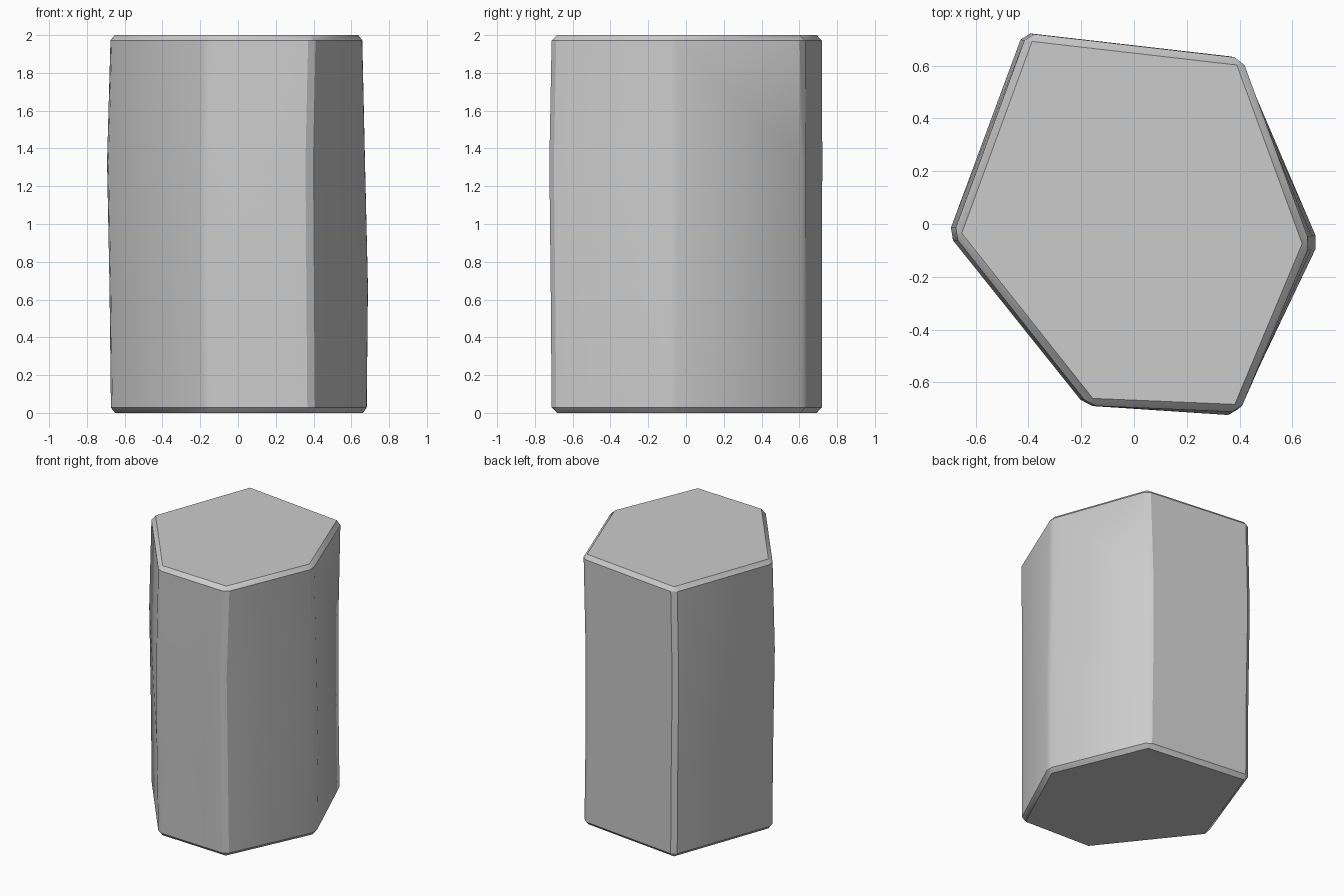
import bpy, bmesh, math

if "Cube" in bpy.data.objects:
    bpy.data.objects.remove(bpy.data.objects["Cube"])

# Irregular six-sided cross-sections, from the foot to the top
RINGS = [
    (0.00, [(-.405, .722), (.40, .63), (.692, -.075), (.395, -.712), (-.17, -.688), (-.682, -.04)]),
    (0.67, [(-.41, .722), (.39, .63), (.699, -.07), (.39, -.718), (-.185, -.685), (-.69, -.04)]),
    (1.33, [(-.42, .725), (.39, .632), (.683, -.07), (.385, -.725), (-.185, -.688), (-.703, -.04)]),
    (2.00, [(-.405, .722), (.41, .628), (.667, -.075), (.40, -.712), (-.17, -.688), (-.684, -.04)]),
]

# Stone column body
bm = bmesh.new()
loops = [[bm.verts.new((x, y, z)) for x, y in pts] for z, pts in RINGS]
n = len(loops[0])
for low, high in zip(loops, loops[1:]):
    for i in range(n):
        j = (i + 1) % n
        bm.faces.new((low[i], low[j], high[j], high[i]))
bm.faces.new(loops[0])
bm.faces.new(loops[-1])
bmesh.ops.recalc_face_normals(bm, faces=bm.faces)

# Worn, chamfered corners and rims
sharp = [e for e in bm.edges if e.calc_face_angle(0) > math.radians(25)]
bmesh.ops.bevel(bm, geom=sharp, offset=0.028, offset_type='OFFSET',
                segments=1, profile=0.5, affect='EDGES')

mesh = bpy.data.meshes.new("stone_column")
bm.to_mesh(mesh)
bm.free()
column = bpy.data.objects.new("stone_column", mesh)
bpy.context.collection.objects.link(column)
bpy.context.view_layer.objects.active = column
column.select_set(True)
bpy.ops.object.shade_smooth_by_angle(angle=math.radians(30))
